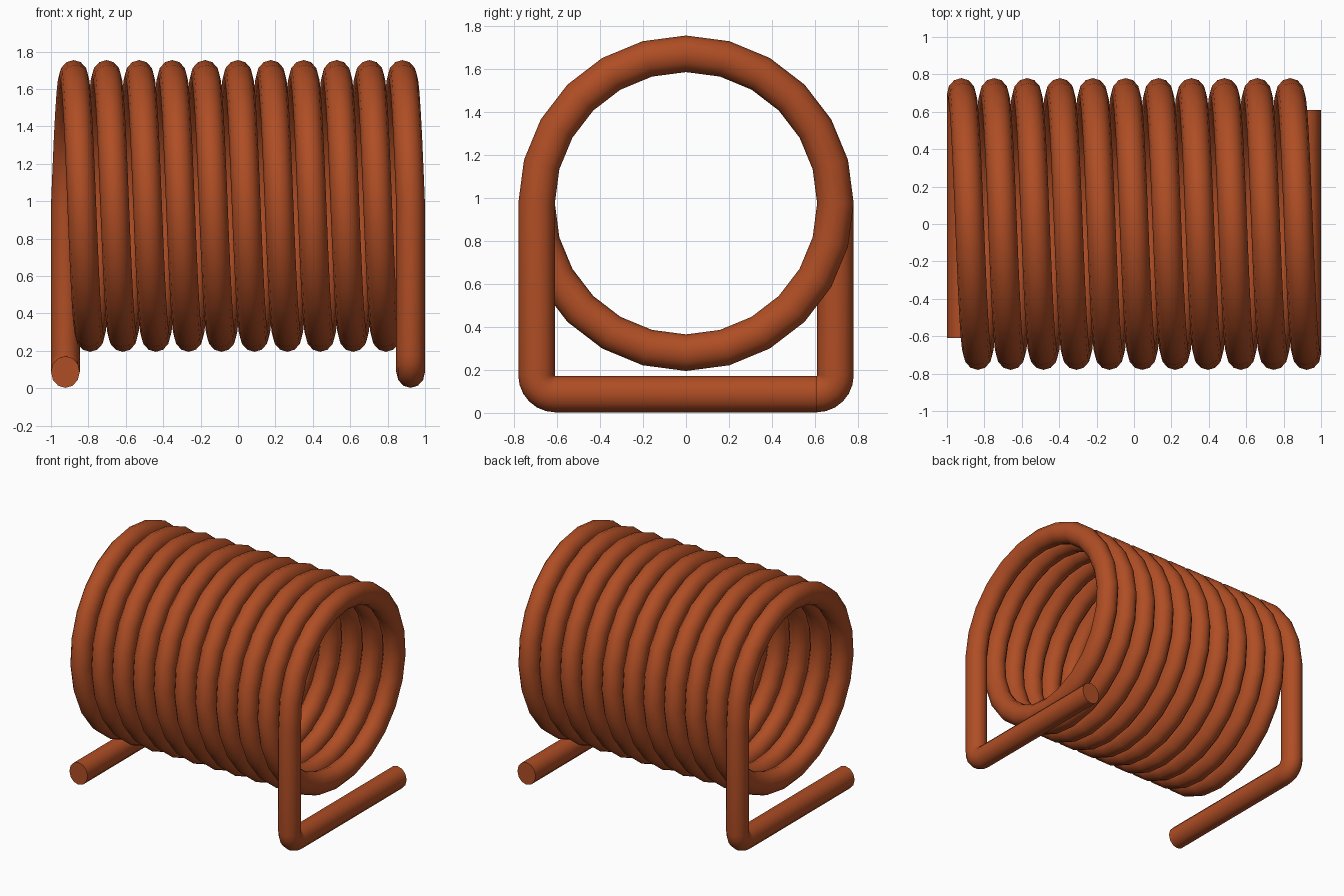
import bpy, bmesh, math
from mathutils import Vector

cube = bpy.data.objects.get("Cube")
if cube:
    bpy.data.objects.remove(cube, do_unlink=True)

# Dimensions
COIL_R = 0.695        # centre-line radius of the coil
AXIS_Z = 0.975        # height of the coil axis
HALF_X = 0.923        # x of the two wire ends
TURNS = 10.5
STEPS = 24            # segments per turn
WIRE_X, WIRE_R = 0.077, 0.085   # wire half width along x and across it
SIDES = 12
BEND_R = 0.0875       # centre-line radius of the foot bends
FOOT_END = 0.61

copper = bpy.data.materials.new("copper")
copper.use_nodes = True
colour = (0.43, 0.075, 0.018, 1.0)
copper.diffuse_color = colour
copper.node_tree.nodes["Principled BSDF"].inputs["Base Color"].default_value = colour


def leg_path():
    """Foot tip to top of the leg on the front (+x) end: (point, outward normal)."""
    path = [(Vector((HALF_X, FOOT_END, BEND_R)), Vector((0, 0, -1)))]
    centre = Vector((HALF_X, BEND_R - COIL_R, 2 * BEND_R))
    for i in range(7):
        a = math.radians(90 * i / 6)
        n = Vector((0, -math.sin(a), -math.cos(a)))
        path.append((centre + n * BEND_R, n))
    return path


def coil_path():
    """Helix rising at the front and coming down at the back."""
    count = int(TURNS * STEPS)
    path = []
    for i in range(count + 1):
        a = 2 * math.pi * i / STEPS
        n = Vector((0, -math.cos(a), math.sin(a)))
        x = HALF_X - 2 * HALF_X * i / count
        path.append((Vector((x, 0, AXIS_Z)) + n * COIL_R, n))
    return path


def half_turn(v):
    """Rotate 180 degrees about z."""
    return Vector((-v.x, -v.y, v.z))


def sweep(name, path):
    """Run the wire's oval section along a path and cap both ends."""
    bm = bmesh.new()
    rings = []
    for p, n in path:
        ring = []
        for k in range(SIDES):
            a = 2 * math.pi * k / SIDES
            ring.append(bm.verts.new(p + Vector((WIRE_X * math.cos(a), 0, 0))
                                     + n * WIRE_R * math.sin(a)))
        rings.append(ring)
    for r, s in zip(rings, rings[1:]):
        for k in range(SIDES):
            j = (k + 1) % SIDES
            bm.faces.new((r[k], r[j], s[j], s[k]))
    bm.faces.new(rings[0])
    bm.faces.new(rings[-1])
    bmesh.ops.recalc_face_normals(bm, faces=bm.faces[:])
    mesh = bpy.data.meshes.new(name)
    bm.to_mesh(mesh)
    bm.free()
    mesh.materials.append(copper)
    obj = bpy.data.objects.new(name, mesh)
    bpy.context.collection.objects.link(obj)
    return obj


# One continuous wire: front foot and leg, coil, back leg and foot
leg = leg_path()
other_leg = [(half_turn(p), half_turn(n)) for p, n in reversed(leg)]
wire = sweep("coil_wire", leg + coil_path() + other_leg)

bpy.ops.object.select_all(action='DESELECT')
wire.select_set(True)
bpy.context.view_layer.objects.active = wire
bpy.ops.object.shade_smooth_by_angle(angle=math.radians(40))
